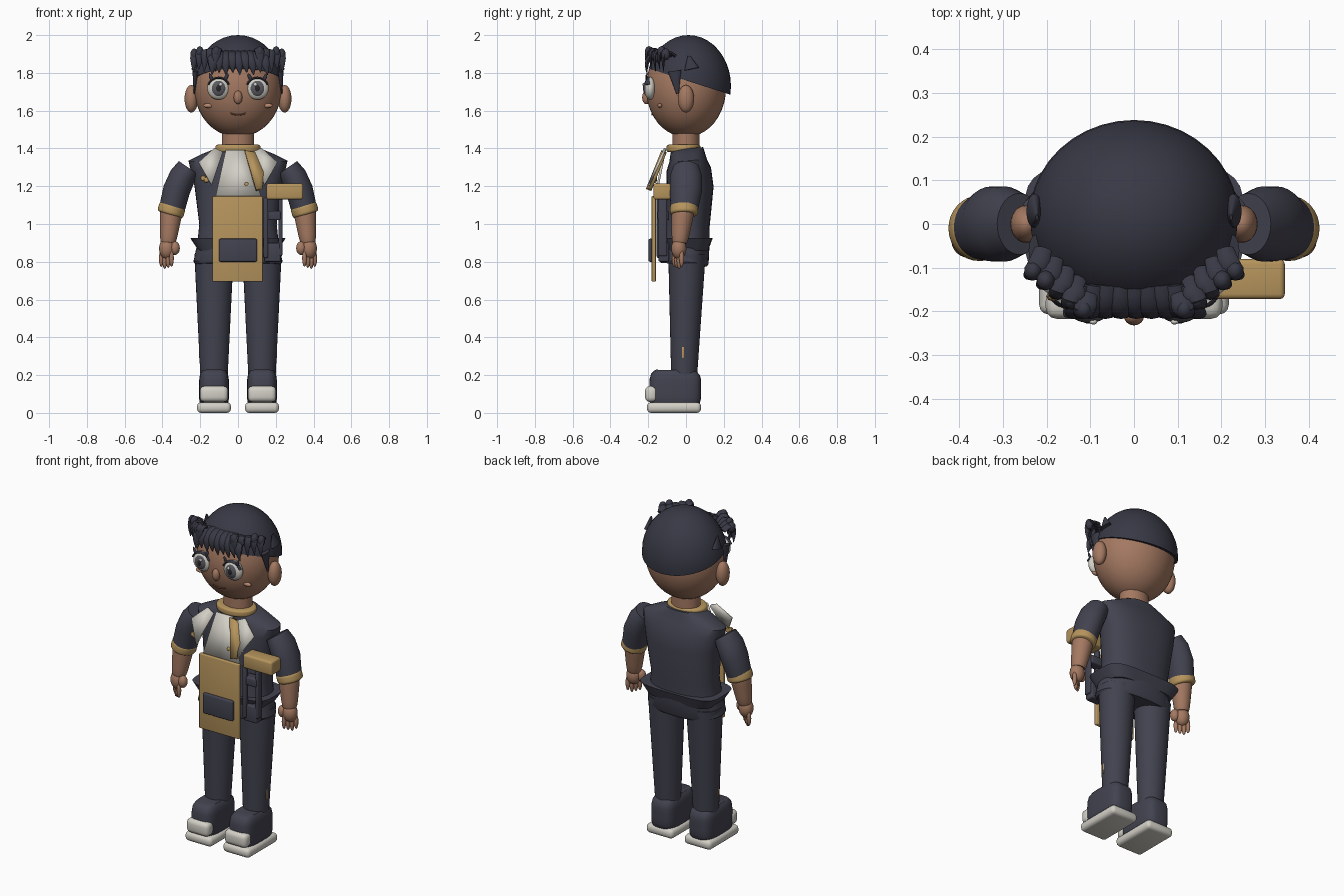
import bpy
import bmesh
from math import cos, sin, pi, sqrt, tau, radians, copysign
from mathutils import Vector, Matrix

default_cube = bpy.data.objects.get("Cube")
if default_cube:
    bpy.data.objects.remove(default_cube, do_unlink=True)


def material(name, red, green, blue):
    mat = bpy.data.materials.new(name)
    mat.use_nodes = True
    mat.diffuse_color = (red, green, blue, 1)
    shader = mat.node_tree.nodes["Principled BSDF"]
    shader.inputs["Base Color"].default_value = (red, green, blue, 1)
    return mat


navy = material("navy cloth", .055, .055, .08)
hair = material("dark hair", .04, .04, .06)
skin = material("brown skin", .37, .19, .12)
blush = material("warm blush", .48, .25, .16)
lip = material("lip brown", .2, .08, .05)
tan = material("tan canvas", .47, .3, .11)
white = material("off white", .64, .62, .56)
iris = material("grey iris", .1, .1, .12)
black = material("black pupil", .02, .02, .02)
parts = []


def finish(name, bm, mat):
    bmesh.ops.recalc_face_normals(bm, faces=bm.faces)
    mesh = bpy.data.meshes.new(name)
    bm.to_mesh(mesh)
    bm.free()
    mesh.materials.append(mat)
    part = bpy.data.objects.new(name, mesh)
    bpy.context.scene.collection.objects.link(part)
    parts.append(part)
    return part


def mirrored(part):
    part.modifiers.new("other side", 'MIRROR')
    return part


def placed(centre, size):
    return Matrix.Translation(centre) @ Matrix.Diagonal((*size, 1))


def tube(name, mat, path, widths, depths, sides=32, power=2, depth_axis=(0, 1, 0)):
    """Loft superellipse rings along a path."""
    bm = bmesh.new()
    rings = []
    path = [Vector(point) for point in path]
    last = len(path) - 1
    for i, (point, width, depth) in enumerate(zip(path, widths, depths)):
        along = (path[min(i + 1, last)] - path[max(i - 1, 0)]).normalized()
        across = Vector(depth_axis).cross(along).normalized()
        outward = along.cross(across)
        ring = []
        for k in range(sides):
            c, s = cos(tau * k / sides), sin(tau * k / sides)
            c = copysign(abs(c) ** (2 / power), c)
            s = copysign(abs(s) ** (2 / power), s)
            ring.append(bm.verts.new(point + across * width * c + outward * depth * s))
        rings.append(ring)
    for lower, upper in zip(rings, rings[1:]):
        for k in range(sides):
            following = (k + 1) % sides
            bm.faces.new((lower[k], lower[following], upper[following], upper[k]))
    bm.faces.new(rings[0])
    bm.faces.new(rings[-1])
    return finish(name, bm, mat)


def limb(name, mat, start, end, start_width, end_width, flatness=1, rounding=0, power=2):
    """Straight tapered tube whose ends are drawn in by the rounding amount."""
    start, end = Vector(start), Vector(end)
    steps = [(1 - cos(pi * i / 9)) / 2 for i in range(10)]
    path = [start.lerp(end, t) for t in steps]
    widths = [(start_width + (end_width - start_width) * t)
              * (1 - rounding * (2 * t - 1) ** 6) for t in steps]
    depths = [width * flatness for width in widths]
    return tube(name, mat, path, widths, depths, power=power)


def lock(name, root, bend, tip, width):
    """Flat pointed lock of hair on a quadratic curve."""
    root, bend, tip = Vector(root), Vector(bend), Vector(tip)
    steps = [i / 7 for i in range(8)]
    path = [root.lerp(bend, t).lerp(bend.lerp(tip, t), t) for t in steps]
    wide = [width * max(.06, (1 - t ** 3) * (.7 + .6 * t)) for t in steps]
    thin = [value * .45 for value in wide]
    return tube(name, hair, path, thin, wide, sides=8, depth_axis=(1, 0, 0))


def ball(name, mat, centre, size, segments=24):
    bm = bmesh.new()
    bmesh.ops.create_uvsphere(bm, u_segments=segments, v_segments=segments // 2,
                              radius=1, matrix=placed(centre, size))
    return finish(name, bm, mat)


def box(name, mat, low, high, bevel=.008):
    low, high = Vector(low), Vector(high)
    bm = bmesh.new()
    bmesh.ops.create_cube(bm, size=1, matrix=placed((low + high) / 2, high - low))
    bmesh.ops.bevel(bm, geom=bm.edges[:], offset=bevel, segments=3, profile=.5, affect='EDGES')
    return finish(name, bm, mat)


def chest_plate(name, mat, outline, lean, thickness):
    """Flat panel hung from the collar, leaning forward as it goes down."""
    bm = bmesh.new()
    bm.faces.new([bm.verts.new((x, -.11 - lean * (1.4 - z), z)) for x, z in outline])
    part = finish(name, bm, mat)
    solid = part.modifiers.new("thickness", 'SOLIDIFY')
    solid.thickness, solid.offset = thickness, 0
    return part


# Head and hair cap
head_centre, head_size = Vector((0, 0, 1.72)), Vector((.232, .212, .26))


def on_face(x, z, forward=0):
    """Point on the front of the head, moved forward if wanted."""
    side, rise = x / head_size.x, (z - head_centre.z) / head_size.z
    return Vector((x, -head_size.y * sqrt(1 - side ** 2 - rise ** 2) - forward, z))


ball("head", skin, head_centre, head_size, 40)
bm = bmesh.new()
bmesh.ops.create_uvsphere(bm, u_segments=40, v_segments=20, radius=1,
                          matrix=placed((0, .013, 1.73), (.24, .225, .27)))
bmesh.ops.bisect_plane(bm, geom=bm.verts[:] + bm.edges[:] + bm.faces[:],
                       plane_co=(0, 0, 1.76), plane_no=(0, .32, 1), clear_inner=True)
bmesh.ops.holes_fill(bm, edges=[edge for edge in bm.edges if edge.is_boundary])
finish("hair_cap", bm, hair)

# Face
ball("nose", skin, (0, -.21, 1.67), (.023, .022, .036))
smile = [on_face(x / 100, 1.578 + x * x / 2000, .002) for x in range(-4, 5)]
tube("mouth", lip, smile, [.004] * len(smile), [.004] * len(smile), sides=8)
mirrored(ball("ears", skin, (.247, 0, 1.663), (.036, .043, .073)))
mirrored(ball("cheeks", blush, on_face(.155, 1.627), (.03, .012, .012)))

eye = on_face(.103, 1.718)
mirrored(ball("eyes", white, eye, (.06, .032, .06)))
mirrored(ball("irises", iris, eye + Vector((0, -.014, 0)), (.042, .022, .045)))
mirrored(ball("pupils", black, eye + Vector((0, -.022, 0)), (.022, .016, .027)))
mirrored(ball("eye_glints", white, eye + Vector((-.01, -.034, .02)), (.009, .006, .009)))
lid = [eye + Vector((cos(a) * .058, -.012, sin(a) * .056))
       for a in (radians(20 + 14 * k) for k in range(11))]
mirrored(tube("lash_lines", hair, lid, [.006] * len(lid), [.012] * len(lid), sides=8))
for way, label in ((-1, "inner"), (1, "outer")):
    root, bend, tip = (eye + Vector((way * out, -.02, up))
                       for out, up in ((.035, .045), (.04, .06), (.05, .08)))
    mirrored(lock(f"{label}_lashes", root, bend, tip, .011))

# Fringe, side curls, sideburns and tufts
for i in range(-4, 5):
    x = i * .034
    lock(f"fringe_lock_{i + 5}", (x * .9, -.14, 1.91), (x, -.225, 1.9),
         (x * 1.08 + .01, -.205, 1.79 + i % 2 * .012), .03)
for i in range(5):
    x, y = .115 + i * .029, -.205 + i * .022
    mirrored(lock(f"side_curls_{i}", (x * .9, y + .06, 1.89), (x, y - .02, 1.99 - i * .01),
                  (x + .006, y, 1.805 + i % 2 * .012), .029))
    mirrored(ball(f"curl_knots_{i}", hair, (x, y + .01, 1.91 - i % 3 * .012),
                  (.022, .024, .032), segments=10))
mirrored(limb("sideburns", hair, (.225, -.06, 1.81), (.232, -.045, 1.69), .016, .003, flatness=2.2))
mirrored(limb("hair_tufts", hair, (.228, .03, 1.82), (.222, .015, 1.89), .018, .003, flatness=2.2))

# Neck, collar and jacket
limb("neck", skin, (0, 0, 1.38), (0, 0, 1.5), .085, .085, flatness=.85)
limb("collar", tan, (0, -.013, 1.38), (0, -.013, 1.42), .12, .12, flatness=.75, rounding=.12)
heights = (.785, .8, .9, 1, 1.2, 1.29, 1.335, 1.37, 1.4)
widths = (.225, .236, .215, .205, .23, .252, .262, .19, .115)
depths = (.122, .13, .127, .12, .124, .118, .1, .092, .085)
spine = [(0, .022 - abs(z - 1.2) * .08, z) for z in heights]
tube("jacket", navy, spine, widths, depths, sides=40, power=2.4)
limb("waist_wrap", navy, (0, 0, .86), (0, 0, .925), .21, .252, flatness=.56, power=4)

# Sleeves, cuffs and forearms
mirrored(tube("sleeves", navy, [(.262, 0, 1.298), (.295, 0, 1.25), (.325, 0, 1.18), (.351, -.01, 1.075)],
              (.062, .07, .072, .068), (.07, .086, .086, .072)))
mirrored(limb("cuffs", tan, (.345, -.01, 1.1), (.36, -.01, 1.05), .071, .071, flatness=1.05, rounding=.12))
mirrored(limb("forearms", skin, (.352, -.015, 1.08), (.371, -.034, .9), .062, .042, rounding=.1))

# Hands
mirrored(ball("palms", skin, (.376, -.038, .87), (.042, .04, .056)))
mirrored(ball("thumbs", skin, (.334, -.05, .872), (.026, .026, .036)))
for k in range(4):
    mirrored(ball(f"fingers_{k}", skin, (.352 + k * .018, -.062 + k * .013, .818 - k % 3 * .006),
                  (.0125, .0135, .045), segments=12))

# Trousers and shoes
foot = .127
mirrored(limb("legs", navy, (foot, -.01, .19), (foot, .005, .84), .072, .104, flatness=.95))
mirrored(box("leg_tabs", tan, (.19, -.022, .29), (.207, -.01, .35), bevel=.003))
mirrored(limb("shoes", navy, (foot, -.06, .03), (foot, -.055, .226), .08, .078,
              flatness=1.74, rounding=.24, power=3.6))
mirrored(box("soles", white, (foot - .09, -.207, 0), (foot + .09, .08, .056), bevel=.022))
mirrored(box("toe_caps", white, (foot - .075, -.217, .058), (foot + .075, -.15, .142), bevel=.025))

# Shirt front, lapels, tie, button and badge
chest_plate("shirt_front", white, [(-.065, 1.39), (.04, 1.39), (.125, 1.14), (-.12, 1.14)],
            lean=.2, thickness=.012)
mirrored(chest_plate("lapels", white, [(.08, 1.38), (.125, 1.4), (.208, 1.325), (.14, 1.205)],
                     lean=.45, thickness=.014))
chest_plate("tie", tan, [(.035, 1.385), (.09, 1.375), (.135, 1.27), (.13, 1.19), (.095, 1.18)],
            lean=.4, thickness=.03)
ball("shirt_button", tan, (.045, -.152, 1.21), (.011, .008, .011))
for k in range(3):
    ball(f"badge_{k}", tan, (-.185 + k * .018, -.165, 1.243 - k % 2 * .009), (.016, .012, .017), segments=8)

# Apron with pocket
box("apron", tan, (-.135, -.182, .695), (.132, -.16, 1.147), bevel=.005)
box("apron_pocket", navy, (-.1, -.199, .8), (.1, -.175, .922))

# Pouch with hanging straps and side pockets
box("pouch", tan, (.15, -.172, 1.13), (.345, -.08, 1.214), bevel=.012)
box("pouch_strap", navy, (.135, -.155, .82), (.16, -.125, 1.14))
box("pouch_back_strap", navy, (.215, -.145, .83), (.235, -.1, 1.14))
box("side_pocket", navy, (.14, -.145, .8), (.225, -.09, .9))
box("side_pocket_flap", navy, (.135, -.15, 1.02), (.225, -.09, 1.07))

# Smooth shading with kept creases
bpy.ops.object.select_all(action='DESELECT')
for part in parts:
    part.select_set(True)
bpy.context.view_layer.objects.active = parts[0]
bpy.ops.object.shade_smooth_by_angle(angle=radians(40))
